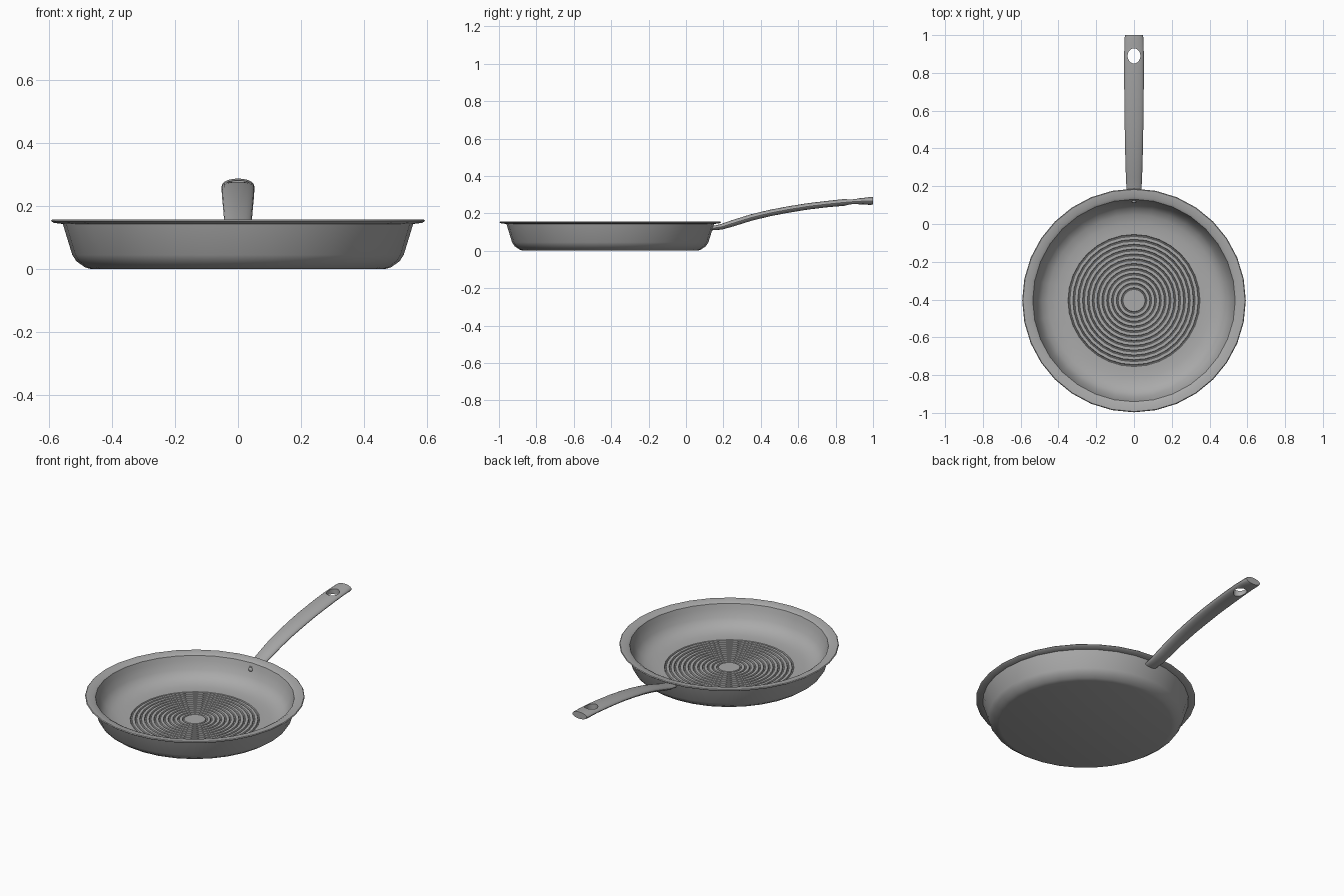
import bpy, bmesh, math
from mathutils import Vector

cube = bpy.data.objects.get("Cube")
if cube:
    bpy.data.objects.remove(cube, do_unlink=True)

PAN_Y = -0.405

steel = bpy.data.materials.new("grey metal")
steel.use_nodes = True
GREY = (0.4, 0.4, 0.4, 1)
steel.diffuse_color = GREY
steel.node_tree.nodes["Principled BSDF"].inputs["Base Color"].default_value = GREY


def finish(name, bm, angle=35):
    bmesh.ops.recalc_face_normals(bm, faces=bm.faces)
    mesh = bpy.data.meshes.new(name)
    bm.to_mesh(mesh)
    bm.free()
    mesh.materials.append(steel)
    obj = bpy.data.objects.new(name, mesh)
    bpy.context.collection.objects.link(obj)
    bpy.ops.object.select_all(action='DESELECT')
    obj.select_set(True)
    bpy.context.view_layer.objects.active = obj
    bpy.ops.object.shade_smooth_by_angle(angle=math.radians(angle))
    return obj


def loft(bm, rings, caps=True):
    """Skin a list of equally long point rings."""
    loops = [[bm.verts.new(p) for p in ring] for ring in rings]
    for a, b in zip(loops, loops[1:]):
        for i in range(len(a)):
            j = (i + 1) % len(a)
            bm.faces.new((a[i], a[j], b[j], b[i]))
    if caps:
        bm.faces.new(loops[0])
        bm.faces.new(loops[-1])


def circle(r, z, n=32):
    return [(r * math.cos(math.tau * i / n), PAN_Y + r * math.sin(math.tau * i / n), z)
            for i in range(n)]


# Pan body: outside, rolled rim, inside wall, then grooved floor
profile = [(0.465, 0), (0.485, 0.006), (0.512, 0.025), (0.525, 0.045), (0.555, 0.143),
           (0.585, 0.147), (0.592, 0.153), (0.588, 0.157), (0.55, 0.155), (0.536, 0.147),
           (0.528, 0.12), (0.51, 0.075), (0.488, 0.048), (0.455, 0.029), (0.41, 0.02), (0.37, 0.018)]
FLOOR, GROOVES = 0.018, 12
for k in reversed(range(GROOVES)):
    r = 0.063 + 0.0256 * k
    profile += [(r + 0.005, FLOOR), (r + 0.002, FLOOR - 0.006),
                (r - 0.002, FLOOR - 0.006), (r - 0.005, FLOOR)]
bm = bmesh.new()
loft(bm, [circle(r, z) for r, z in profile])
finish("pan_body", bm)

# Handle: lens-shaped sections swept along a rising curve (y, z, half width, half height)
path = [(0.125, 0.118, 0.036, 0.010), (0.19, 0.128, 0.040, 0.015), (0.25, 0.147, 0.043, 0.017),
        (0.35, 0.178, 0.046, 0.017), (0.45, 0.202, 0.048, 0.017), (0.55, 0.221, 0.050, 0.017),
        (0.65, 0.237, 0.051, 0.017), (0.75, 0.249, 0.052, 0.017), (0.84, 0.258, 0.052, 0.018),
        (0.90, 0.263, 0.052, 0.017), (0.945, 0.265, 0.051, 0.017), (0.985, 0.266, 0.050, 0.021),
        (1.0, 0.267, 0.047, 0.020)]
rings = []
for i, (y, z, w, h) in enumerate(path):
    a, b = path[max(i - 1, 0)], path[min(i + 1, len(path) - 1)]
    slope = math.atan2(b[1] - a[1], b[0] - a[0]) if i < len(path) - 1 else 0
    ring = []
    for s in range(20):
        t = math.tau * s / 20
        up = h * math.sin(t)
        ring.append((w * math.cos(t), y - up * math.sin(slope), z + up * math.cos(slope)))
    rings.append(ring)
bm = bmesh.new()
loft(bm, rings)
handle = finish("handle", bm, 40)

# Hanging hole through the handle
bm = bmesh.new()
loft(bm, [[(0.034 * math.cos(math.tau * i / 24), 0.89 + 0.04 * math.sin(math.tau * i / 24), z)
           for i in range(24)] for z in (0.15, 0.4)])
cutter = finish("hole_cutter", bm)
cutter.hide_render = True
cut = handle.modifiers.new("hanging_hole", 'BOOLEAN')
cut.operation, cut.solver, cut.object = 'DIFFERENCE', 'EXACT', cutter
bpy.context.view_layer.objects.active = handle
bpy.ops.object.modifier_apply(modifier=cut.name)
bpy.data.objects.remove(cutter, do_unlink=True)
bpy.ops.object.select_all(action='DESELECT')
handle.select_set(True)
bpy.ops.object.shade_smooth_by_angle(angle=math.radians(40))

# Rivet head on the inside wall below the handle
bm = bmesh.new()
bmesh.ops.create_uvsphere(bm, u_segments=12, v_segments=8, radius=0.013)
bmesh.ops.scale(bm, vec=Vector((1, 0.6, 1)), verts=bm.verts)
bmesh.ops.translate(bm, vec=Vector((0, PAN_Y + 0.524, 0.112)), verts=bm.verts)
finish("rivet", bm)
